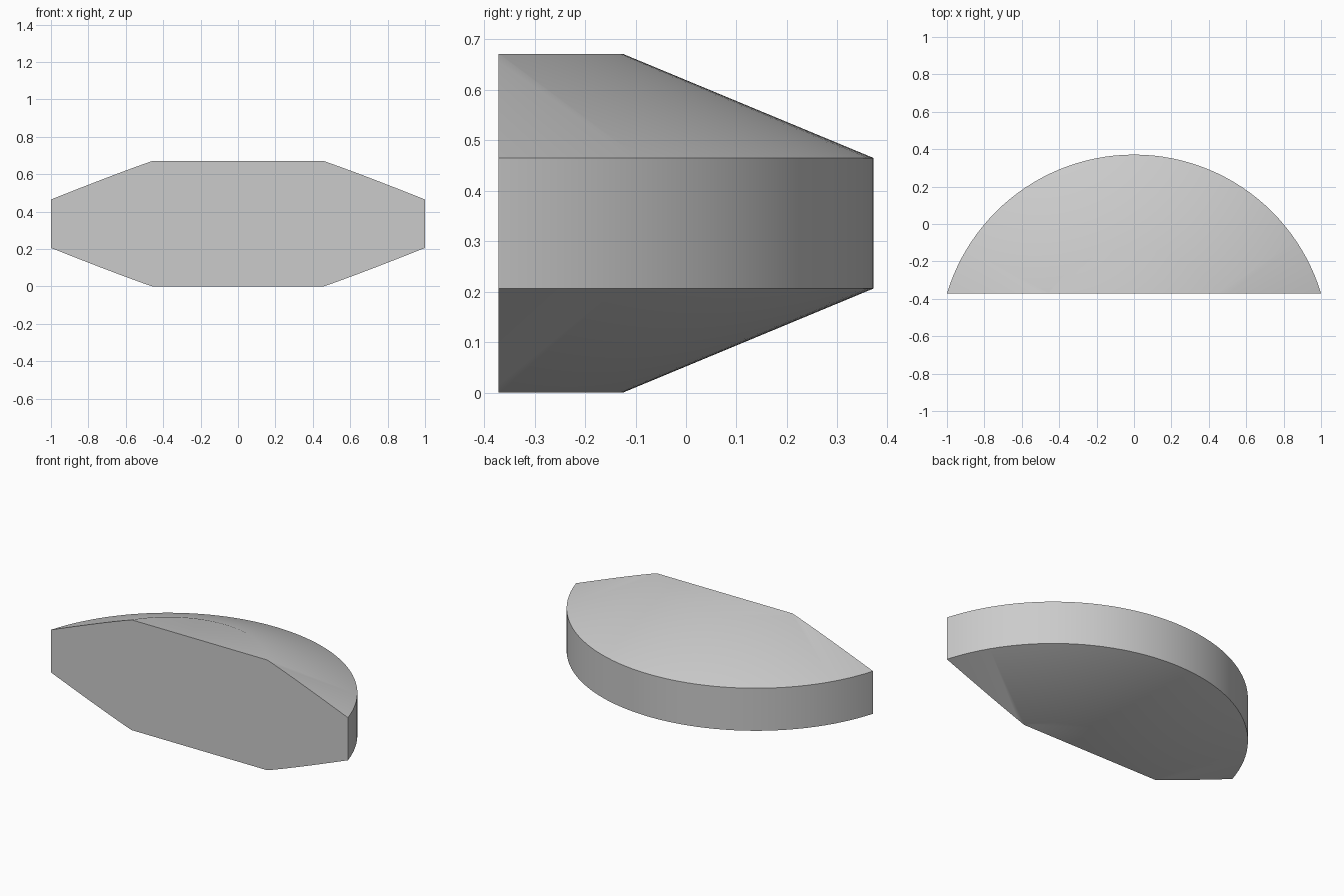
import bpy, bmesh, math
from mathutils import Matrix, Vector

cube = bpy.data.objects.get("Cube")
if cube:
    bpy.data.objects.remove(cube, do_unlink=True)

# Plain grey
grey = bpy.data.materials.new("light_grey")
grey.use_nodes = True
colour = (0.6, 0.6, 0.6, 1)
grey.diffuse_color = colour
grey.node_tree.nodes["Principled BSDF"].inputs["Base Color"].default_value = colour

# Disc proportions: the centre lies in front of the flat cut
RIM, CAP, CENTRE_Y, CUT_Y = 1.045, 0.549, -0.674, -0.371
SEGMENTS = 128
profile = [(CAP, 0), (RIM, 0.206), (RIM, 0.465), (CAP, 0.671)]

# Bevelled disc: stacked rings joined by side walls and closed by caps
bm = bmesh.new()
rings = []
for radius, z in profile:
    place = Matrix.Translation((0, CENTRE_Y, z))
    rings.append(bmesh.ops.create_circle(
        bm, segments=SEGMENTS, radius=radius, matrix=place)["verts"])
for low, high in zip(rings, rings[1:]):
    for i in range(SEGMENTS):
        j = (i + 1) % SEGMENTS
        bm.faces.new((low[i], low[j], high[j], high[i]))
bm.faces.new(rings[0])
bm.faces.new(rings[-1])

# Slice off the front and close the flat face
cut = bmesh.ops.bisect_plane(
    bm, geom=bm.verts[:] + bm.edges[:] + bm.faces[:], dist=1e-5,
    plane_co=Vector((0, CUT_Y, 0)), plane_no=Vector((0, -1, 0)), clear_outer=True)
edges = [e for e in cut["geom_cut"] if isinstance(e, bmesh.types.BMEdge)]
bmesh.ops.holes_fill(bm, edges=edges, sides=0)
bmesh.ops.recalc_face_normals(bm, faces=bm.faces[:])

mesh = bpy.data.meshes.new("disc_segment")
bm.to_mesh(mesh)
bm.free()
mesh.materials.append(grey)
segment = bpy.data.objects.new("disc_segment", mesh)
bpy.context.collection.objects.link(segment)

# Smooth curved walls, sharp rim and cut
bpy.context.view_layer.objects.active = segment
segment.select_set(True)
bpy.ops.object.shade_smooth_by_angle(angle=math.radians(30))
